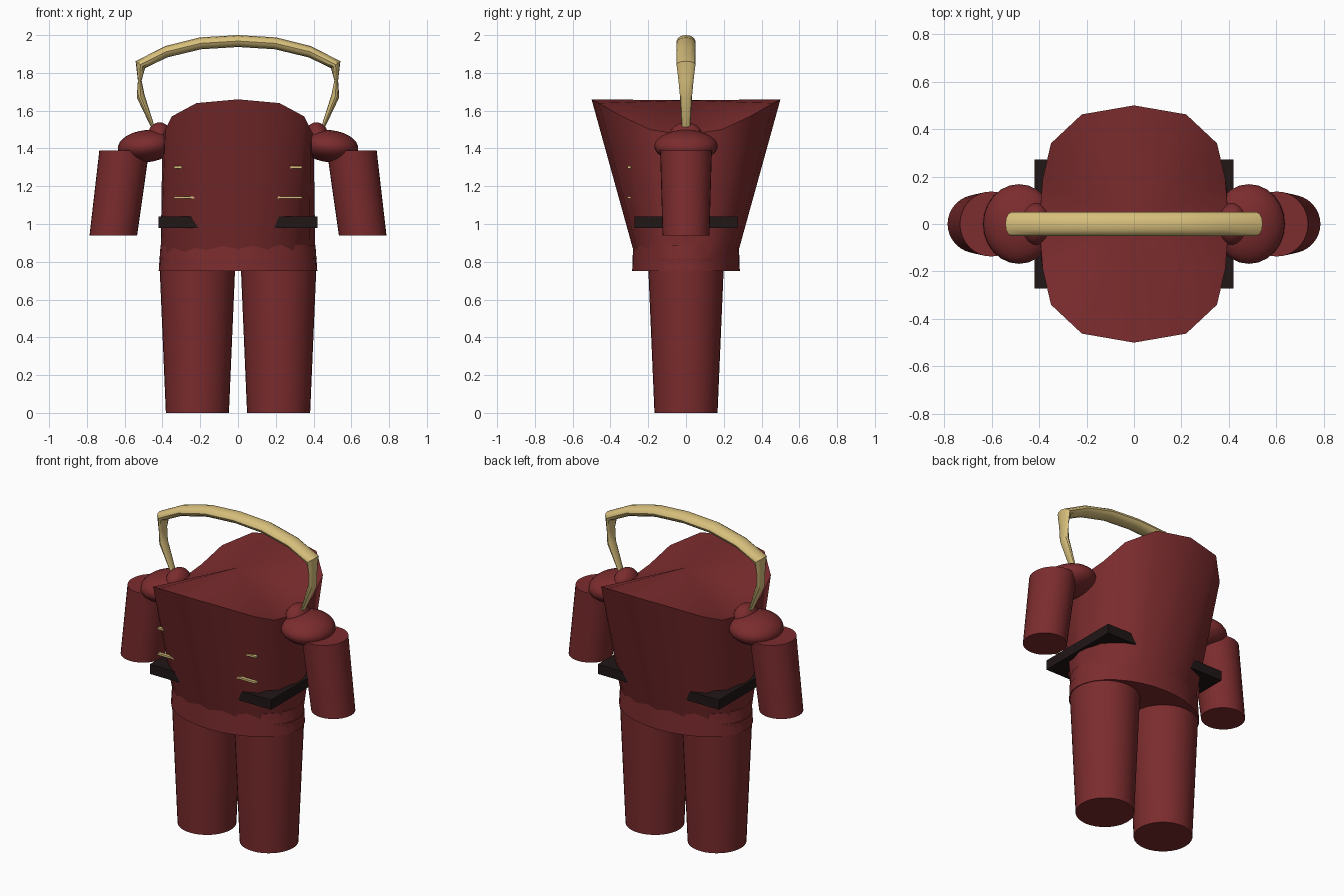
import bpy, bmesh, math

if "Cube" in bpy.data.objects:
    bpy.data.objects.remove(bpy.data.objects["Cube"])

def material(name, rgb):
    m = bpy.data.materials.new(name)
    m.diffuse_color = (*rgb, 1)
    m.use_nodes = True
    m.node_tree.nodes["Principled BSDF"].inputs["Base Color"].default_value = m.diffuse_color
    return m

RED = material("red_cloth", (0.2, 0.025, 0.027))
GOLD = material("gold_trim", (0.68, 0.52, 0.2))
BLACK = material("black_leather", (0.015, 0.008, 0.008))

def loft(name, rings, mat, peak=None, angle=30):
    """Skin a list of equal-length rings; close the ends (optional fan peak)."""
    bm = bmesh.new()
    rows = [[bm.verts.new(p) for p in r] for r in rings]
    n = len(rows[0])
    for a, b in zip(rows, rows[1:]):
        for i in range(n):
            j = (i + 1) % n
            bm.faces.new((a[i], a[j], b[j], b[i]))
    bm.faces.new(rows[0][::-1])
    if peak:
        c = bm.verts.new(peak)
        for i in range(n):
            bm.faces.new((rows[-1][i], rows[-1][(i + 1) % n], c))
    else:
        bm.faces.new(rows[-1])
    bmesh.ops.recalc_face_normals(bm, faces=bm.faces)
    me = bpy.data.meshes.new(name)
    bm.to_mesh(me)
    bm.free()
    ob = bpy.data.objects.new(name, me)
    bpy.context.collection.objects.link(ob)
    finish(ob, mat, angle)
    return ob

def finish(ob, mat, angle=30):
    ob.data.materials.append(mat)
    bpy.ops.object.select_all(action='DESELECT')
    ob.select_set(True)
    bpy.context.view_layer.objects.active = ob
    bpy.ops.object.shade_smooth_by_angle(angle=math.radians(angle))

def ellipse(cx, z, rx, ry, n=32):
    return [(cx + rx * math.sin(t), -ry * math.cos(t), z)
            for t in (2 * math.pi * i / n for i in range(n))]

def ellipsoid(name, loc, size, mat, tilt=0):
    bpy.ops.mesh.primitive_uv_sphere_add(segments=24, ring_count=14, location=loc, rotation=(0, tilt, 0))
    ob = bpy.context.object
    ob.name = name
    ob.scale = size
    finish(ob, mat)

def box(name, loc, size, mat):
    bpy.ops.mesh.primitive_cube_add(size=1, location=loc)
    ob = bpy.context.object
    ob.name = name
    ob.scale = size
    ob.data.materials.append(mat)

# Torso: ellipse at the waist flaring to a saddle-shaped 16-sided rim
quarter = [(0, .5, 1.66), (.22, .462, 1.64), (.35, .34, 1.57), (.385, .19, 1.5), (.40, 0, 1.47)]
half = [(x, -y, z) for x, y, z in quarter] + quarter[-2::-1]
rim = half + [(-x, y, z) for x, y, z in half[-2:0:-1]]
loft("torso", [ellipse(0, .8, .41, .262, 16), rim], RED, peak=(0, 0, 1.655), angle=35)

# Jacket hem
loft("jacket_hem", [ellipse(0, .75, .42, .285), ellipse(0, .89, .41, .28)], RED)

# Belt and chest bars, partly buried in the torso
box("belt", (0, 0, 1.01), (.84, .545, .06), BLACK)
for z in (1.14, 1.30):
    box("chest_bar", (0, -.3, z), (.68, .02, .012), GOLD)

# Legs, arms and shoulders
for s in (-1, 1):
    loft("leg", [ellipse(s * .215, 0, .167, .167), ellipse(s * .215, .82, .202, .202)], RED)
    loft("arm", [ellipse(s * .66, .94, .126, .124), ellipse(s * .602, 1.39, .132, .137)], RED)
    ellipsoid("shoulder", (s * .485, 0, 1.412), (.152, .168, .085), RED, s * .1)
    ellipsoid("shoulder_knob", (s * .415, 0, 1.46), (.065, .09, .078), RED)

# Overhead strap: rings between outer and inner (x, z) points with a half width in y
side = [((.45, 1.49), (.435, 1.495), .022), ((.536, 1.67), (.495, 1.685), .032),
        ((.53, 1.76), (.51, 1.76), .04), ((.542, 1.862), (.492, 1.825), .05),
        ((.385, 1.942), (.375, 1.882), .05), ((.2, 1.988), (.195, 1.925), .05)]
path = side + [((0, 2.0), (0, 1.937), .05)]
path += [((-o[0], o[1]), (-i[0], i[1]), w) for o, i, w in side[::-1]]
rings = []
for o, i, w in path:
    ring = []
    for k in range(12):
        t = 2 * math.pi * k / 12
        f = .5 + .5 * math.cos(t)
        ring.append((i[0] + (o[0] - i[0]) * f, w * math.sin(t), i[1] + (o[1] - i[1]) * f))
    rings.append(ring)
loft("overhead_strap", rings, GOLD, angle=35)
